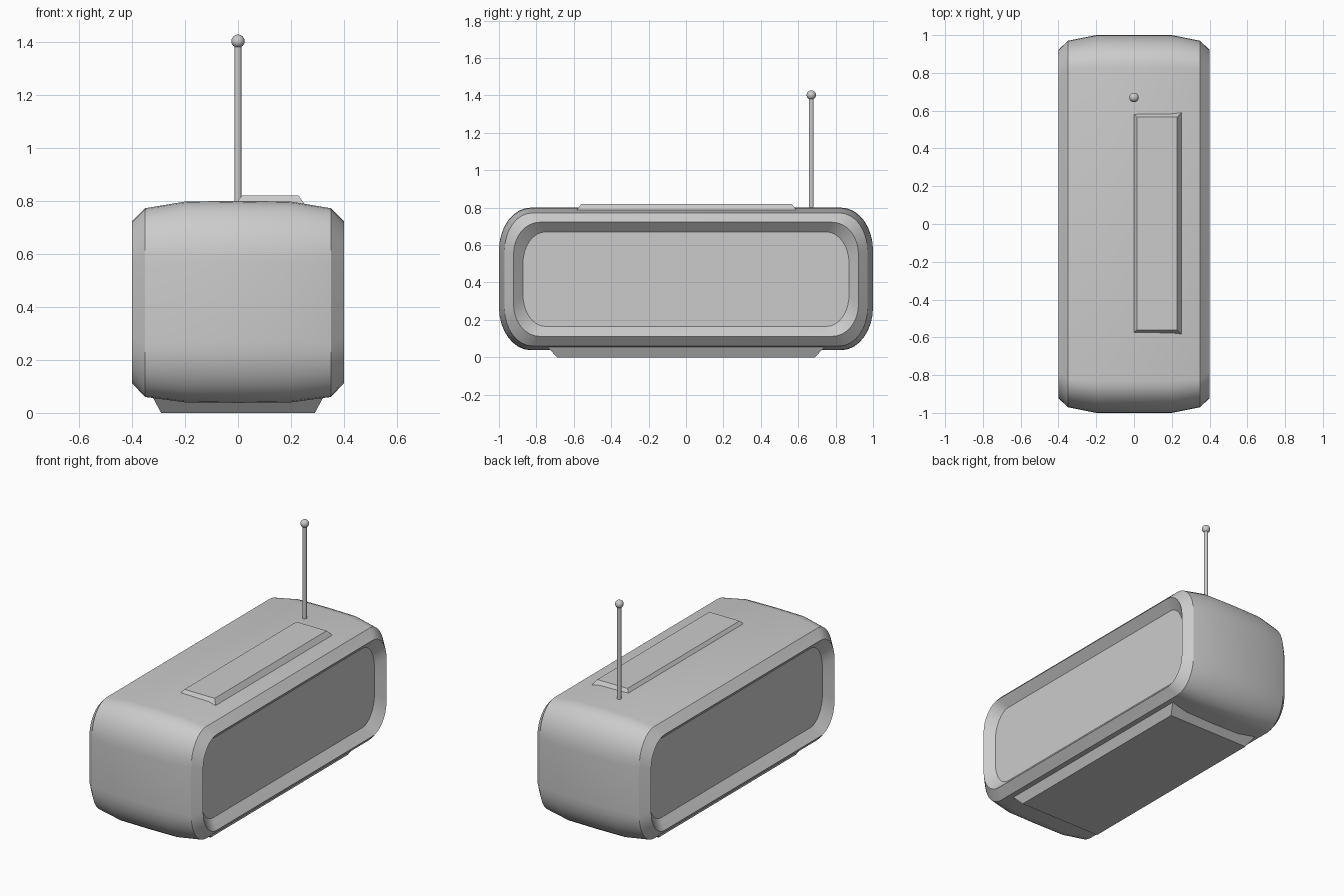
import bpy, bmesh, math

if "Cube" in bpy.data.objects:
    bpy.data.objects.remove(bpy.data.objects["Cube"])


def finish(name, bm, smooth=True):
    bmesh.ops.recalc_face_normals(bm, faces=bm.faces)
    me = bpy.data.meshes.new(name)
    bm.to_mesh(me)
    bm.free()
    ob = bpy.data.objects.new(name, me)
    bpy.context.collection.objects.link(ob)
    if smooth:
        bpy.ops.object.select_all(action='DESELECT')
        ob.select_set(True)
        bpy.context.view_layer.objects.active = ob
        bpy.ops.object.shade_smooth_by_angle(angle=math.radians(28))
    return ob


def rounded_loop(x, hy, z0, z1, ry, rz, steps=8):
    """Rounded rectangle in the YZ plane with elliptical corners."""
    pts = []
    for q, (sy, sz) in enumerate(((1, 1), (-1, 1), (-1, -1), (1, -1))):
        cy = sy * (hy - ry)
        cz = z1 - rz if sz > 0 else z0 + rz
        for i in range(steps + 1):
            a = math.pi / 2 * (q + i / steps)
            pts.append((x, cy + ry * math.cos(a), cz + rz * math.sin(a)))
    return pts


def loft(name, loops):
    bm = bmesh.new()
    rings = [[bm.verts.new(p) for p in loop] for loop in loops]
    for a, b in zip(rings, rings[1:]):
        for i in range(len(a)):
            j = (i + 1) % len(a)
            bm.faces.new((a[i], a[j], b[j], b[i]))
    bm.faces.new(rings[0])
    bm.faces.new(rings[-1])
    return finish(name, bm)


def tapered_box(name, bottom, top):
    """Each end is (x0, x1, y0, y1, z)."""
    bm = bmesh.new()
    rings = []
    for x0, x1, y0, y1, z in (bottom, top):
        rings.append([bm.verts.new(p) for p in
                      ((x0, y0, z), (x1, y0, z), (x1, y1, z), (x0, y1, z))])
    lo, hi = rings
    for i in range(4):
        j = (i + 1) % 4
        bm.faces.new((lo[i], lo[j], hi[j], hi[i]))
    bm.faces.new(lo)
    bm.faces.new(hi)
    return finish(name, bm, False)


# Case: swollen shell, chamfered rim and recessed panel on both sides
half = [  # x, half length, bottom, top, corner radii
    (0.20, 1.00, 0.04, 0.797, 0.17, 0.23),
    (0.35, 0.97, 0.06, 0.772, 0.15, 0.20),
    (0.40, 0.922, 0.112, 0.722, 0.14, 0.17),
    (0.35, 0.872, 0.165, 0.67, 0.12, 0.17),
]
sections = [(-s[0], *s[1:]) for s in reversed(half)]
sections += [(0, 1.0, 0.038, 0.80, 0.17, 0.23)] + half
loft("radio_case", [rounded_loop(*s) for s in sections])

# Foot under the case
tapered_box("base_foot", (-0.29, 0.29, -0.69, 0.69, 0),
            (-0.325, 0.325, -0.75, 0.75, 0.065))

# Long button bar on top
tapered_box("top_button", (-0.012, 0.253, -0.585, 0.592, 0.785),
            (0.015, 0.228, -0.56, 0.566, 0.82))

# Aerial rod with ball tip
bpy.ops.mesh.primitive_cylinder_add(vertices=16, radius=0.013, depth=0.63,
                                    location=(0, 0.67, 1.085))
bpy.context.object.name = "aerial_rod"
bpy.ops.object.shade_smooth_by_angle()
bpy.ops.mesh.primitive_uv_sphere_add(segments=20, ring_count=12, radius=0.025,
                                     location=(0, 0.67, 1.402))
bpy.context.object.name = "aerial_tip"
bpy.ops.object.shade_smooth()
